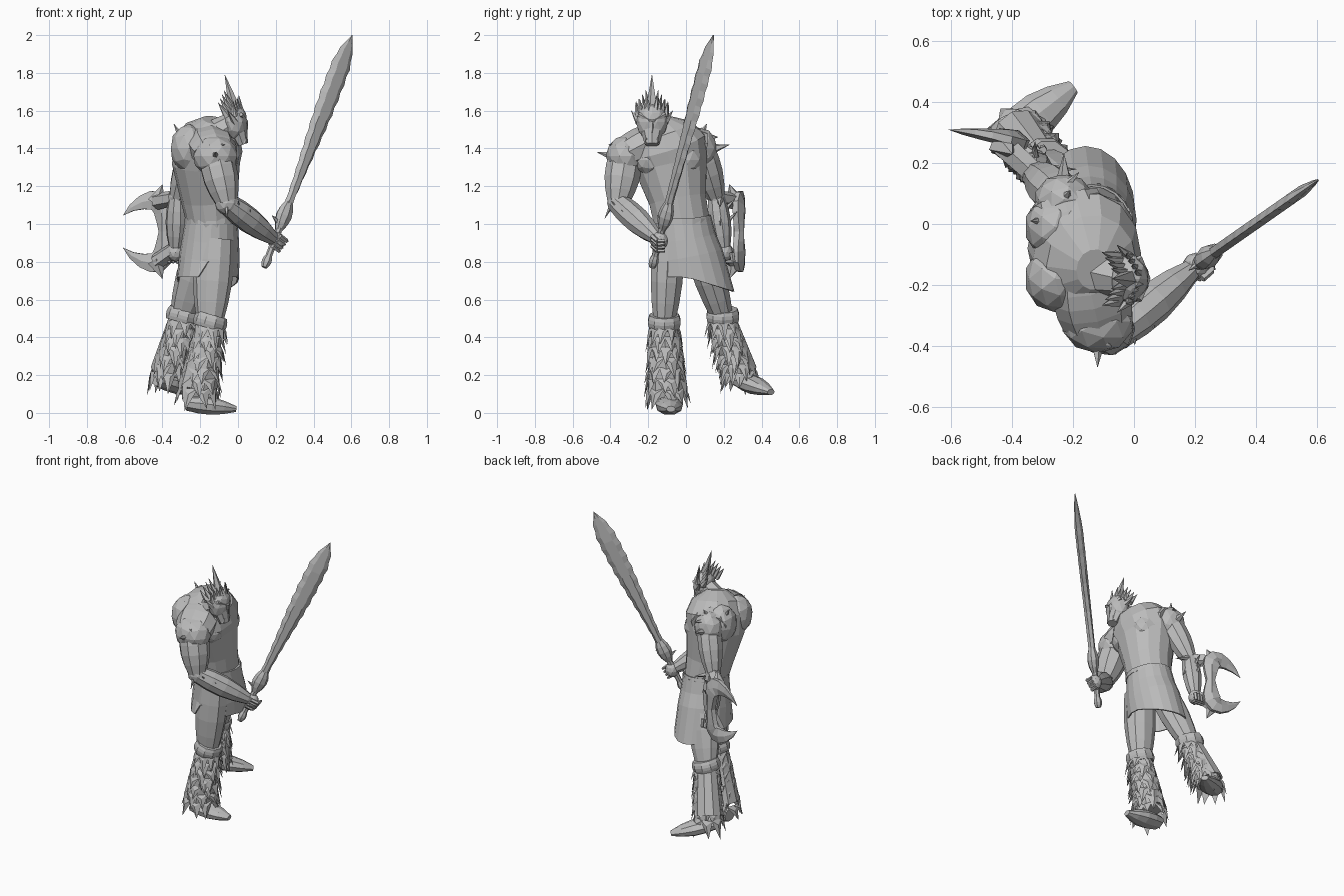
import bpy
import bmesh
import random
from math import sin, cos, pi, tau
from mathutils import Vector

random.seed(4)
if "Cube" in bpy.data.objects:
    bpy.data.objects.remove(bpy.data.objects["Cube"])

# One plain colour for everything
shade = (.5, .5, .5, 1)
grey = bpy.data.materials.new("plain grey")
grey.use_nodes = True
grey.diffuse_color = shade
grey.node_tree.nodes["Principled BSDF"].inputs["Base Color"].default_value = shade

FORWARD, SIDE, UP = Vector((1, 0, 0)), Vector((0, 1, 0)), Vector((0, 0, 1))


def point(x, y, z):
    return FORWARD * x + SIDE * y + UP * z


def finish(name, bm):
    bmesh.ops.recalc_face_normals(bm, faces=bm.faces)
    mesh = bpy.data.meshes.new(name)
    bm.to_mesh(mesh)
    bm.free()
    mesh.materials.append(grey)
    obj = bpy.data.objects.new(name, mesh)
    bpy.context.collection.objects.link(obj)
    return obj


def tube(name, centres, radii, sides=10, ref=FORWARD, caps=True):
    """Loft elliptical rings; each radius pair is along and across ref."""
    bm = bmesh.new()
    rings = []
    last = len(centres) - 1
    for i, (centre, (along, across)) in enumerate(zip(centres, radii)):
        tangent = (centres[min(i + 1, last)] - centres[max(i - 1, 0)]).normalized()
        a = (ref - tangent * tangent.dot(ref)).normalized()
        b = tangent.cross(a)
        angles = [k * tau / sides for k in range(sides)]
        rings.append([bm.verts.new(centre + a * along * cos(t) + b * across * sin(t)) for t in angles])
    for lower, upper in zip(rings, rings[1:]):
        for k in range(sides):
            n = (k + 1) % sides
            bm.faces.new((lower[k], lower[n], upper[n], upper[k]))
    if caps:
        bm.faces.new(rings[0])
        bm.faces.new(rings[-1])
    return finish(name, bm)


def limb(name, start, end, thick, thin, bulge=0, flat=1, sides=9, ref=FORWARD, steps=4):
    """Tapered tube between two joints, swollen in the middle."""
    fractions = [i / steps for i in range(steps + 1)]
    radii = [thick + (thin - thick) * f + bulge * sin(pi * f) for f in fractions]
    return tube(name, [start.lerp(end, f) for f in fractions], [(r, r * flat) for r in radii], sides, ref)


def thorn(name, base, lean, radius):
    limb(name, base, base + lean, radius, .001, sides=5, ref=UP.cross(lean) + SIDE * .01, steps=2)


def muscle(name, centre, *size):
    bm = bmesh.new()
    bmesh.ops.create_icosphere(bm, subdivisions=2, radius=1)
    bmesh.ops.scale(bm, vec=size, verts=bm.verts)
    bmesh.ops.translate(bm, vec=centre, verts=bm.verts)
    finish(name, bm)


# Joints
waist, chest = point(-.14, -.02, 1), point(-.17, -.08, 1.32)
nape, head = point(-.13, -.15, 1.55), point(-.015, -.18, 1.54)
right_shoulder, right_elbow = point(-.12, -.32, 1.36), point(-.06, -.36, 1.11)
right_wrist, left_shoulder = point(.19, -.15, .92), point(-.23, .08, 1.4)
left_elbow, left_wrist = point(-.32, .16, 1.14), point(-.33, .2, .87)

# Torso, hunched over, with neck
spine = [waist, waist.lerp(chest, .4), chest, chest.lerp(nape, .4), chest.lerp(nape, .75), nape]
tube("torso", spine, [(.13, .15), (.15, .155), (.18, .2), (.18, .22), (.15, .17), (.06, .07)], sides=14)
limb("neck", nape - UP * .09, head, .09, .06, sides=8, ref=SIDE)
for offset in (-SIDE * .1, SIDE * .07):
    muscle("chest_muscle", chest + offset + FORWARD * .08 + UP * .02, .09, .1, .09)
    muscle("back_muscle", chest + offset + UP * .08 - FORWARD * .09, .1, .11, .13)
for shoulder in (right_shoulder, left_shoulder):
    limb("shoulder_slope", nape - UP * .09 - FORWARD * .03, shoulder + UP * .01, .08, .09, .015, flat=1.3, ref=UP)

# Head with face
muscle("skull", head, .065, .085, .1)
limb("jaw", head, head + point(.04, 0, -.12), .06, .03, flat=1.25, sides=8)
thorn("nose", head + FORWARD * .055, point(.01, 0, -.06), .014)
for s in (-1, 1):
    thorn("tusk", head + point(.05, s * .03, -.11), point(.01, 0, .03), .008)
    thorn("ear", head + point(0, s * .07, 0), point(-.04, s * .04, .06), .02)
    limb("brow", head + point(.055, 0, 0), head + point(.03, s * .07, .04), .015, .012, sides=5, ref=UP)

# Crest of upright thorns
thorn("crest_peak", head + UP * .06, point(-.055, 0, .19), .035)
for s in (-1, 1):
    for i in range(1, 5):
        root = head + (FORWARD - UP) * .01 * -i + SIDE * s * .018 * i + UP * (.07 - .02 * i)
        thorn("rear_crest", root, point(-.05, s * .015, .12 - .012 * i), .022)
        thorn("front_crest", root + FORWARD * .04, point(-.01, s * .01, .08), .016)


def arm(side, shoulder, elbow, wrist, bulk, outward):
    """Deltoid, upper arm, forearm and a closed fist."""
    muscle(side + "_shoulder", shoulder, bulk * 1.15, bulk, .11)
    limb(side + "_upper_arm", shoulder, elbow, bulk * .85, bulk * .55, bulk * .2)
    muscle(side + "_elbow", elbow, bulk * .6, bulk * .55, bulk * .6)
    limb(side + "_forearm", elbow, wrist, bulk * .55, .035, bulk * .22, ref=SIDE)
    reach = (wrist - elbow).normalized()
    fist = wrist + reach * .02
    muscle(side + "_hand", fist, .045, .045, .05)
    across = reach.cross(SIDE).normalized()
    for i in range(4):
        spread = across * (i - 1.5) * .022
        knuckle = fist + spread + outward * .04
        limb(side + "_finger", knuckle, knuckle + reach * .05, .013, .012, sides=5, ref=across)
        limb(side + "_fingertip", knuckle + reach * .05, fist + reach * .05 + spread,
             .012, .008, sides=5, ref=across)
    thorn(side + "_shoulder_thorn", shoulder + outward * .07, outward * .08 + UP * .02, .025)
    thorn(side + "_upper_thorn", shoulder + outward * .04 + UP * .06, outward * .05 + FORWARD * .05, .02)
    thorn(side + "_elbow_thorn", elbow + outward * .03, outward * .04 - UP * .08, .016)
    for f in (.25, .5):
        thorn(side + "_forearm_thorn", elbow.lerp(wrist, f) + outward * .03, outward * .06 + UP * .06, .017)


arm("right", right_shoulder, right_elbow, right_wrist, .105, -SIDE)
arm("left", left_shoulder, left_elbow, left_wrist, .085, SIDE)
thorn("left_top_thorn", left_shoulder + UP * .07, point(.02, .03, .06), .025)
thorn("back_thorn", left_shoulder + point(-.07, -.07, .06), point(-.04, 0, .07), .02)

# Double horned crescent blade beside the left forearm
hub = point(-.39, .28, .96)
curve, widths = [], []
for i in range(-8, 9):
    s = i / 8
    bend = s * 2.6
    back = ((1 - cos(bend)) / 1.86) ** 2
    curve.append(hub + UP * .165 * sin(bend) + point(-.22, .03, 0) * back)
    taper = 1.01 - abs(s) ** 3
    widths.append((.03 * taper, (.03 + .045 * abs(sin(bend))) * taper))
tube("crescent_blade", curve, widths, sides=6, ref=point(.4, .9, 0))
for s in (-1, 1):
    grip = left_wrist.lerp(left_elbow, .5 + s * .5)
    horn = hub + point(-.04, -.02, s * .16)
    limb("blade_strut", grip, horn, .04, .045, sides=6, ref=UP)
    thorn("blade_barb", horn, point(.03, -.03, s * .09), .05)
    thorn("hilt_barb", left_elbow + SIDE * .02, point(.1 + s * .03, 0, s * .05 - .1), .025)

# Long notched sword
pommel, tip = point(.14, -.18, .77), point(.605, .145, 2)
edge = tip - pommel
edge.z = 0
edge.normalize()


def sword(t):
    return pommel.lerp(tip, t)


limb("sword_pommel", sword(0), sword(.05), .016, .018, .01, sides=7, ref=edge)
limb("sword_grip", sword(.04), sword(.2), .018, .02, sides=7, ref=edge)
limb("sword_guard", sword(.16), sword(.28), .02, .025, .025, flat=.8, sides=8, ref=edge)
for s in (-1, 1):
    thorn("guard_thorn", sword(.2) + edge * s * .03, edge * s * .035 + UP * .03, .014)
count = 24
stations, widths = [], []
for i in range(count + 1):
    f = i / count
    swell = .025 + .04 * sin(min(1, f * 1.4) * pi / 2) ** 2
    point_taper = 1 - max(0, f * 5 - 4) ** 2 * .97
    notch = .88 if i % 2 else 1
    stations.append(sword(.22 + .78 * f))
    widths.append((swell * point_taper * notch, .022 * min(1, (1.04 - f) * 4)))
tube("sword_blade", stations, widths, sides=6, ref=edge)

# Skirt, open over the right thigh, with a slanting hem on the left
hem = point(-.16, .035, .7)
skirt = tube("skirt", [waist + UP * .03, waist.lerp(hem, .25), waist.lerp(hem, .55), hem],
             [(.138, .152), (.15, .165), (.16, .185), (.165, .225)], sides=20, caps=False)
for v in skirt.data.vertices:
    if v.co.z < .78:
        opening = v.co.x > -.2 and v.co.y < -.1
        v.co.z = .8 if opening else .72 - max(0, v.co.y) * .3
skirt.modifiers.new("cloth", "SOLIDIFY").thickness = .008
tube("waist_belt", [waist, waist + UP * .03], [(.142, .156)] * 2, sides=18)


# Legs with bands, shaggy fur and pointed feet
def fur(name, top, bottom, wide_top, wide_bottom, rows=7, count=9):
    bm = bmesh.new()
    for row in range(rows):
        f = row / (rows - 1)
        centre = top.lerp(bottom, f)
        radius = wide_top + (wide_bottom - wide_top) * f
        half = pi / count * 1.3

        def corner(angle, r, drop):
            spot = centre + (FORWARD * cos(angle) + SIDE * sin(angle)) * r - UP * drop
            spot.z = max(.01, spot.z)
            return bm.verts.new(spot)

        for k in range(count):
            a = (k + row % 2 / 2 + random.uniform(-.2, .2)) * tau / count
            left, right = corner(a - half, radius * .98, 0), corner(a + half, radius * .98, 0)
            ridge = corner(a, radius * 1.1, .03)
            end = corner(a + random.uniform(-.2, .2), radius + .02, random.uniform(.08, .13))
            for face in ((left, right, ridge), (left, ridge, end), (ridge, right, end), (right, left, end)):
                bm.faces.new(face)
    finish(name, bm)


def leg(side, hip, knee, ankle, heel, toe, cuff):
    limb(side + "_thigh", hip, knee, .1, .068, .02, flat=.85, sides=10)
    tilt = point(.02, 0, .07)
    limb(side + "_leg_band", knee - tilt * .3, knee + tilt * .7, .082, .08, .01, sides=10)
    limb(side + "_shin", knee, ankle, .07, cuff, sides=10)
    fur(side + "_fur", knee - UP * .01, ankle, .08, cuff)
    limb(side + "_foot", heel, toe, .04, .016, .02, flat=1.5, ref=UP)


leg("right", hip=point(-.12, -.09, .92), knee=point(-.15, -.115, .47), ankle=point(-.215, -.1, .13),
    heel=point(-.27, -.095, .05), toe=point(-.01, -.08, .02), cuff=.105)
leg("left", hip=point(-.16, .06, .92), knee=point(-.295, .195, .5), ankle=point(-.375, .29, .22),
    heel=point(-.42, .28, .18), toe=point(-.2, .45, .11), cuff=.09)
